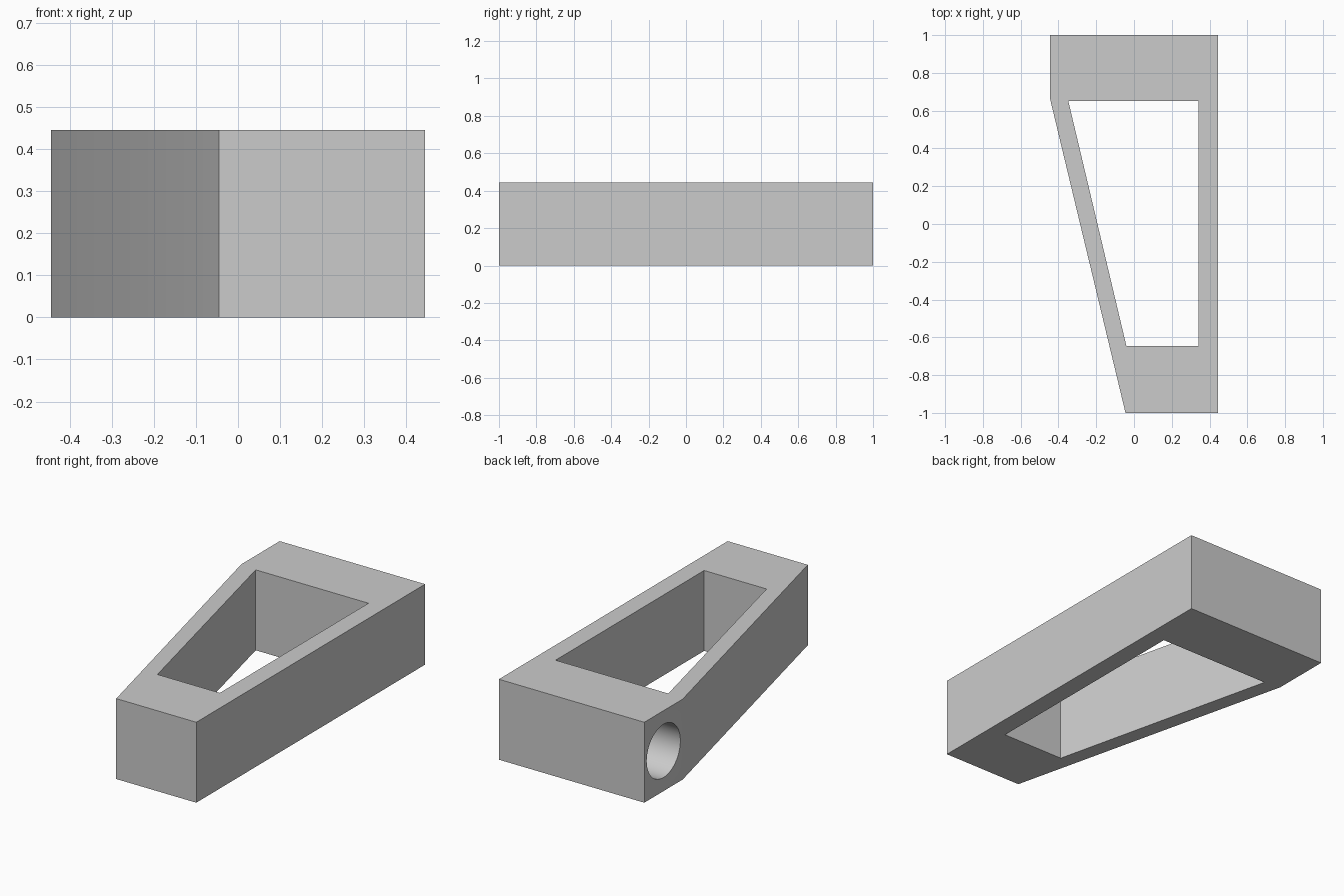
import bpy, bmesh, math

HEIGHT = 0.445

cube = bpy.data.objects.get("Cube")
if cube:
    bpy.data.objects.remove(cube, do_unlink=True)

grey = bpy.data.materials.new("plain grey")
grey.use_nodes = True
colour = (0.6, 0.6, 0.6, 1)
grey.diffuse_color = colour
grey.node_tree.nodes["Principled BSDF"].inputs["Base Color"].default_value = colour


def prism(name, outline, z0, z1):
    """Extrude a flat outline from z0 up to z1."""
    bm = bmesh.new()
    base = bm.faces.new([bm.verts.new((x, y, z0)) for x, y in outline])
    top = bmesh.ops.extrude_face_region(bm, geom=[base])["geom"]
    verts = [g for g in top if isinstance(g, bmesh.types.BMVert)]
    bmesh.ops.translate(bm, verts=verts, vec=(0, 0, z1 - z0))
    bmesh.ops.recalc_face_normals(bm, faces=bm.faces)
    mesh = bpy.data.meshes.new(name)
    bm.to_mesh(mesh)
    bm.free()
    mesh.materials.append(grey)
    obj = bpy.data.objects.new(name, mesh)
    bpy.context.collection.objects.link(obj)
    return obj


def cut(body, cutter):
    """Subtract the cutter from the body, then discard it."""
    cutter.hide_render = True
    mod = body.modifiers.new("cut", "BOOLEAN")
    mod.operation, mod.solver, mod.object = "DIFFERENCE", "EXACT", cutter
    bpy.ops.object.select_all(action="DESELECT")
    bpy.context.view_layer.objects.active = body
    body.select_set(True)
    bpy.ops.object.modifier_apply(modifier=mod.name)
    bpy.data.objects.remove(cutter, do_unlink=True)


# Tapered block
frame = prism("tapered_frame", [(-0.445, 1), (-0.445, 0.665), (-0.045, -1),
                                (0.445, -1), (0.445, 1)], 0, HEIGHT)

# Window through the middle
window = prism("window_cutter", [(-0.348, 0.652), (-0.04, -0.647),
                                 (0.342, -0.647), (0.342, 0.652)], -0.1, HEIGHT + 0.1)
cut(frame, window)

# Blind round bore in the thick back end, open on the sloping side
bore_start, bore_end = -0.6, 0.345
bpy.ops.mesh.primitive_cylinder_add(
    vertices=64, radius=0.147, depth=bore_end - bore_start,
    location=((bore_start + bore_end) / 2, 0.832, HEIGHT / 2),
    rotation=(0, math.pi / 2, 0))
bore = bpy.context.object
bore.name = "bore_cutter"
bore.data.materials.append(grey)
cut(frame, bore)

bpy.ops.object.select_all(action="DESELECT")
frame.select_set(True)
bpy.context.view_layer.objects.active = frame
bpy.ops.object.shade_smooth_by_angle(angle=math.radians(30))
